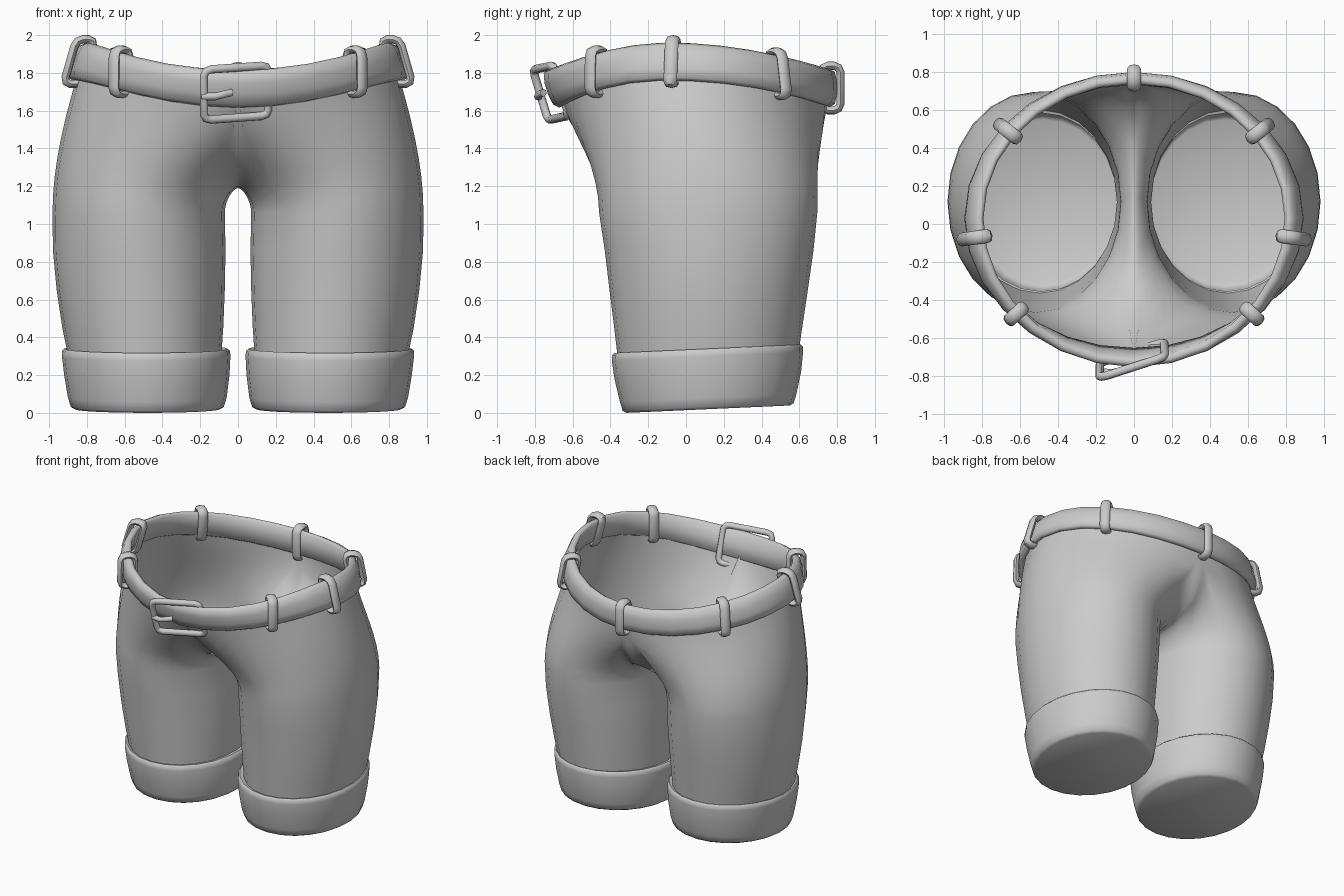
import bpy, bmesh, math
from mathutils import Vector

if "Cube" in bpy.data.objects:
    bpy.data.objects.remove(bpy.data.objects["Cube"])

cloth = bpy.data.materials.new("plain_grey")
cloth.diffuse_color = (0.6, 0.6, 0.6, 1)
cloth.use_nodes = True
cloth.node_tree.nodes["Principled BSDF"].inputs["Base Color"].default_value = cloth.diffuse_color


def loft(name, rings, close_rings=False, cap_first=False, cap_ends=False, mirror=False, angle=50):
    """Skin closed rings of points into one smooth object."""
    bm = bmesh.new()
    vs = [[bm.verts.new(p) for p in r] for r in rings]
    n = len(rings[0])
    for i in range(len(rings) if close_rings else len(rings) - 1):
        a, b = vs[i], vs[(i + 1) % len(vs)]
        for j in range(n):
            bm.faces.new((a[j], a[(j + 1) % n], b[(j + 1) % n], b[j]))
    if cap_first or cap_ends:
        bm.faces.new(vs[0])
    if cap_ends:
        bm.faces.new(vs[-1])
    bmesh.ops.recalc_face_normals(bm, faces=bm.faces)
    me = bpy.data.meshes.new(name)
    bm.to_mesh(me)
    bm.free()
    me.shade_smooth()
    me.set_sharp_from_angle(angle=math.radians(angle))
    me.materials.append(cloth)
    ob = bpy.data.objects.new(name, me)
    bpy.context.collection.objects.link(ob)
    if mirror:
        m = ob.modifiers.new("mirror", 'MIRROR')
        m.merge_threshold = 0.002
    return ob


def tube(name, path, axis, ra, rb, closed=True, sides=8):
    """Sweep an oval along a flat path; rb is the radius along the plane's axis."""
    rings, n = [], len(path)
    for i, p in enumerate(path):
        nxt = path[(i + 1) % n] if closed or i < n - 1 else p
        prv = path[i - 1] if closed or i > 0 else p
        side = (nxt - prv).normalized().cross(axis).normalized()
        rings.append([p + side * ra * math.cos(t) + axis * rb * math.sin(t)
                      for t in (2 * math.pi * k / sides for k in range(sides))])
    return loft(name, rings, close_rings=closed, cap_ends=not closed)


def rounded_rect(w, h, r):
    """Corner points of a rounded rectangle with half sizes w and h."""
    pts = []
    for sx, sy, a0 in ((1, 1, 0), (-1, 1, 90), (-1, -1, 180), (1, -1, 270)):
        for d in (0, 45, 90):
            a = math.radians(a0 + d)
            pts.append((sx * (w - r) + r * math.cos(a), sy * (h - r) + r * math.sin(a)))
    return pts


def lean(phi):
    """Slope of the waistband: inward at the sides, outward at the front."""
    return -0.3 * math.cos(phi) ** 2 + 0.3 * max(0, -math.sin(phi)) ** 2


def waist(phi, off, h):
    """Point on the saddle-shaped waist line, moved outward by off and up by h."""
    c, s = math.cos(phi), math.sin(phi)
    y = 0.03 + 0.73 * s
    z = 1.86 - (0.19 if y > -0.1 else 0.4) * (y + 0.1) ** 2
    d = off + lean(phi) * h
    return Vector((0.84 * c + d * c, y + d * s, z + h))


N = 24


def leg_ring(z, outer, inner, front, back, tilt=0.0):
    cx, a = (outer + inner) / 2, (outer - inner) / 2
    cy, b = (front + back) / 2, (back - front) / 2
    ring = []
    for k in range(N):
        t = 2 * math.pi * k / N
        y = cy + b * math.sin(t)
        ring.append(Vector((cx + a * math.cos(t), y, z + tilt * (y + 0.32))))
    return ring


# Trouser shell: leg tube, then a blend to half the waist plus the centre seam
rings = [leg_ring(0.28, 0.895, 0.09, -0.36, 0.59),
         leg_ring(0.45, 0.93, 0.078, -0.38, 0.615),
         leg_ring(0.65, 0.96, 0.07, -0.405, 0.645),
         leg_ring(0.86, 0.98, 0.066, -0.43, 0.675),
         leg_ring(1.06, 0.982, 0.07, -0.46, 0.695)]
seam = [(0.72, 1.48), (0.64, 1.31), (0.42, 1.21), (0.14, 1.19),
        (-0.14, 1.2), (-0.36, 1.28), (-0.52, 1.43)]
base = rings[-1]
ends = []
for k, p in enumerate(base):
    if 9 <= k <= 15:
        y, z = seam[k - 9]
        q = Vector((0, y, z))
        t0, t1 = Vector((0, 0, z - p.z + 0.05)), Vector((-1.2 * p.x, 0, 0))
    else:
        phi = (k if k <= 8 else k - N) / 8 * math.pi / 2
        q = waist(phi, -0.01, -0.03)
        if abs(k - 12) == 4:
            q.x = 0
        l = q.z - p.z
        t0 = Vector((0, 0, l))
        t1 = Vector((math.cos(phi), math.sin(phi), 0)) * lean(phi) * l + Vector((0, 0, l))
    ends.append((p, q, t0, t1))
STEPS = 8
for i in range(1, STEPS + 1):
    t = i / STEPS
    rings.append([p * (2*t**3 - 3*t*t + 1) + t0 * (t**3 - 2*t*t + t)
                  + q * (3*t*t - 2*t**3) + t1 * (t**3 - t*t) for p, q, t0, t1 in ends])
loft("trouser_legs", rings, mirror=True, angle=80)

# Turned-up cuffs with closed soles
cuff = [(0.0, 0.865, 0.095, -0.315, 0.55), (0.012, 0.885, 0.075, -0.335, 0.57),
        (0.06, 0.9, 0.06, -0.35, 0.585), (0.18, 0.92, 0.045, -0.378, 0.61),
        (0.28, 0.932, 0.04, -0.393, 0.62), (0.308, 0.932, 0.042, -0.392, 0.62),
        (0.32, 0.92, 0.055, -0.38, 0.608), (0.312, 0.895, 0.085, -0.355, 0.585)]
loft("leg_cuffs", [leg_ring(*c, tilt=0.045) for c in cuff], cap_first=True, mirror=True)

# Belt: a softly rounded strap following the waist
section = [(0.028, -0.085), (0.04, -0.03), (0.04, 0.03), (0.028, 0.085), (0.0, 0.1),
           (-0.022, 0.085), (-0.027, 0.0), (-0.022, -0.085), (0.0, -0.1)]
SEG = 28
loft("belt", [[waist(2 * math.pi * i / SEG, o, h) for o, h in section] for i in range(SEG)],
     close_rings=True, angle=70)

# Belt loops: two sets of three and one at the centre back
for deg in (-43, -8, 38.5, 90, 141.5, 188, 223):
    phi = math.radians(deg)
    path = [waist(phi, 0.008 + o, h) for o, h in rounded_rect(0.05, 0.118, 0.035)]
    tube("belt_loop", path, Vector((-math.sin(phi), math.cos(phi), 0)), 0.022, 0.036)

# Buckle frame: slanted, its right bar passing behind the strap
mid = Vector((-0.01, -0.715, 1.695))
u = Vector((0.17, 0.055, 0.012))
v = Vector((0.0, -0.04, 0.133))
path = [mid + u * a + v * b for a, b in rounded_rect(1, 1, 0.22)]
tube("buckle_frame", path, u.cross(v).normalized(), 0.023, 0.023)

# Buckle prong
prong = [Vector(p) for p in ((-0.19, -0.775, 1.675), (-0.12, -0.785, 1.675),
                             (-0.06, -0.77, 1.69), (-0.035, -0.755, 1.695))]
tube("buckle_prong", prong, Vector((0, 0, 1)), 0.02, 0.02, closed=False)
